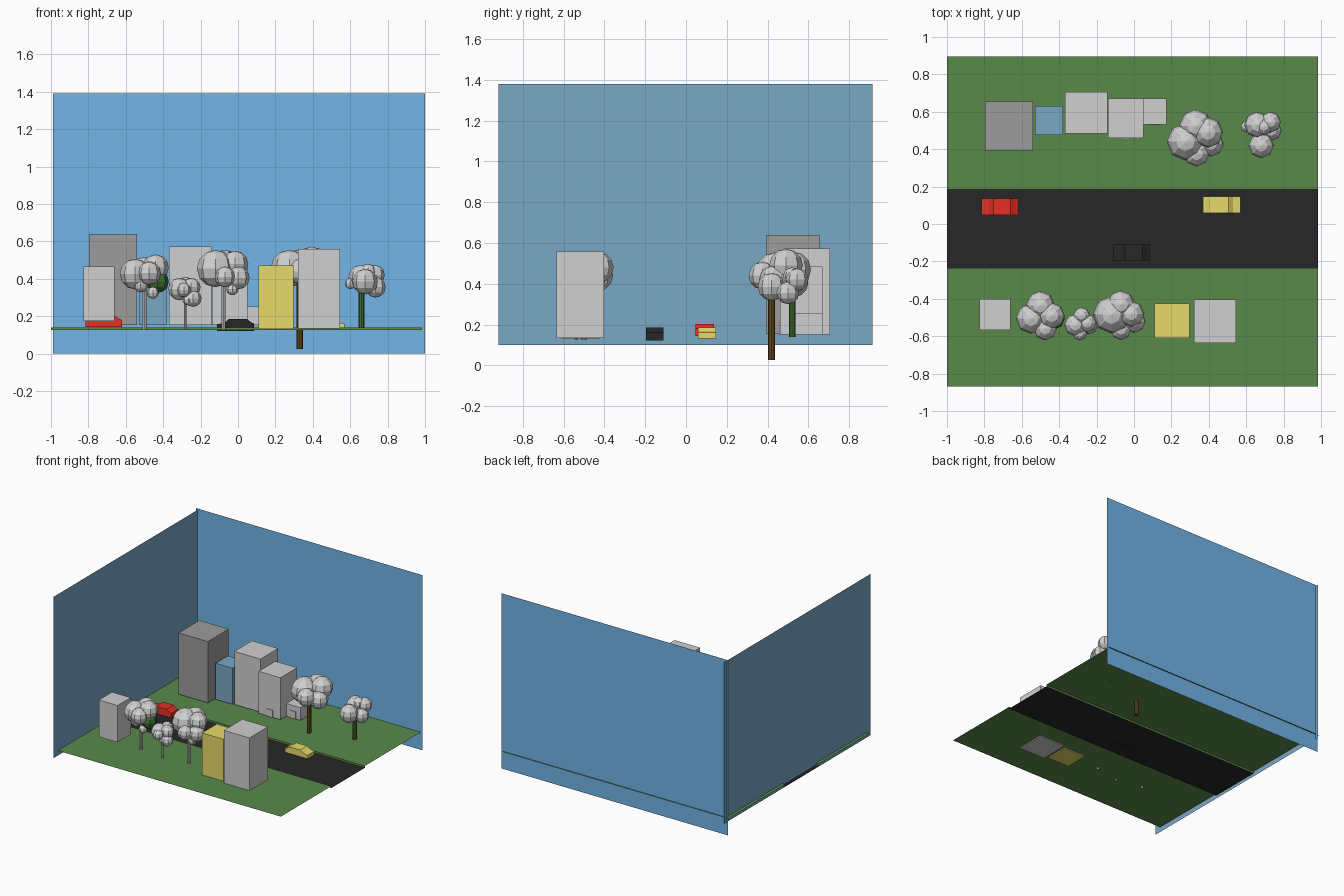
import bpy, bmesh
from mathutils import Matrix, Vector

if "Cube" in bpy.data.objects:
    bpy.data.objects.remove(bpy.data.objects["Cube"])


def lin(c):
    c /= 255
    return c / 12.92 if c <= 0.04045 else ((c + 0.055) / 1.055) ** 2.4


def mat(name, r, g, b):
    m = bpy.data.materials.new(name)
    m.diffuse_color = (lin(r), lin(g), lin(b), 1)
    m.use_nodes = True
    m.node_tree.nodes["Principled BSDF"].inputs["Base Color"].default_value = m.diffuse_color
    return m


GREY = mat("light grey", 208, 208, 208)
DARK = mat("dark grey", 156, 156, 156)
SKY = mat("sky blue", 116, 182, 233)
BLUE = mat("dusty blue", 122, 168, 197)
GRASS = mat("grass green", 90, 138, 74)
BLACK = mat("asphalt black", 39, 39, 39)
RED = mat("red", 230, 48, 38)
YELLOW = mat("yellow", 233, 220, 106)
BROWN = mat("bark brown", 98, 72, 30)
GREEN = mat("leaf green", 62, 112, 46)


def finish(name, bm, *mats):
    me = bpy.data.meshes.new(name)
    bm.to_mesh(me)
    bm.free()
    for m in mats:
        me.materials.append(m)
    ob = bpy.data.objects.new(name, me)
    bpy.context.collection.objects.link(ob)
    return ob


def box(name, x0, x1, y0, y1, z0, z1, m):
    bm = bmesh.new()
    size = Matrix.Diagonal((x1 - x0, y1 - y0, z1 - z0, 1))
    mid = Matrix.Translation(((x0 + x1) / 2, (y0 + y1) / 2, (z0 + z1) / 2))
    bmesh.ops.create_cube(bm, size=1, matrix=mid @ size)
    return finish(name, bm, m)


def sheet(name, corners, m):
    bm = bmesh.new()
    bm.faces.new([bm.verts.new(c) for c in corners])
    return finish(name, bm, m)


# Ground: one folded sheet, the road is the sunken strip
bm = bmesh.new()
profile = [(-.868, .14), (-.235, .14), (-.235, .125), (.185, .125), (.185, .14), (.895, .14)]
rows = [[bm.verts.new((x, y, z)) for x in (-1, .984)] for y, z in profile]
for i, (a, b) in enumerate(zip(rows, rows[1:])):
    f = bm.faces.new((a[0], a[1], b[1], b[0]))
    f.material_index = 1 if i == 2 else 0
finish("ground", bm, GRASS, BLACK)

# Backdrop walls
sheet("back_wall", [(-.99, .887, 0), (1, .887, 0), (1, .887, 1.39), (-.99, .887, 1.39)], SKY)
sheet("left_wall", [(-.975, .915, .1), (-.975, -.92, .1), (-.975, -.92, 1.38), (-.975, .915, 1.38)], BLUE)

# Back row of buildings
box("dark_tower", -.797, -.54, .393, .655, .153, .64, DARK)
box("blue_building", -.53, -.38, .475, .63, .153, .44, BLUE)
box("tall_building", -.37, -.142, .483, .705, .152, .573, GREY)
for i, (z0, z1) in enumerate([(.152, .25), (.25, .32), (.32, .485)]):
    box(f"stepped_building_floor_{i}", -.14, .05, .46, .67, z0, z1, GREY)
box("small_shop", .052, .175, .533, .67, .152, .253, GREY)
box("stepped_building_door", -.07, -.015, .455, .46, .152, .21, GREY)
box("shop_door", .085, .135, .528, .533, .152, .21, GREY)

# Front row of buildings
box("front_left_building", -.825, -.66, -.567, -.402, .175, .467, GREY)
box("yellow_building", .11, .298, -.61, -.425, .132, .472, YELLOW)
box("front_right_building", .32, .545, -.635, -.403, .133, .558, GREY)


# Cars: a side profile extruded across the width
def car(name, x0, x1, y0, y1, z0, z1, m, flip=False):
    prof = [(0, 0), (1, 0), (1, .55), (.8, .65), (.675, 1), (.2, 1), (.06, .68), (0, .62)]
    bm = bmesh.new()
    vs = []
    for u, w in prof:
        u = 1 - u if flip else u
        vs.append(bm.verts.new((x0 + u * (x1 - x0), y0, z0 + w * (z1 - z0))))
    f = bm.faces.new(vs)
    ext = bmesh.ops.extrude_face_region(bm, geom=[f])
    moved = [v for v in ext["geom"] if isinstance(v, bmesh.types.BMVert)]
    bmesh.ops.translate(bm, verts=moved, vec=(0, y1 - y0, 0))
    bmesh.ops.recalc_face_normals(bm, faces=bm.faces)
    finish(name, bm, m)


car("red_car", -.815, -.62, .047, .137, .143, .203, RED, True)
car("yellow_car", .37, .57, .06, .147, .132, .186, YELLOW)
car("black_car", -.112, .085, -.195, -.11, .122, .186, BLACK, True)


# Trees: a trunk and a cluster of faceted leaf balls (x, y, z, radius)
def ball(name, x, y, z, r, m):
    bm = bmesh.new()
    bmesh.ops.create_uvsphere(bm, u_segments=8, v_segments=6, radius=r,
                              matrix=Matrix.Translation((x, y, z)))
    finish(name, bm, m)


def tree(name, trunk, bark, balls):
    x, y, z0, z1, r = trunk
    bm = bmesh.new()
    bmesh.ops.create_cone(bm, cap_ends=True, segments=8, radius1=r, radius2=r, depth=z1 - z0,
                          matrix=Matrix.Translation((x, y, (z0 + z1) / 2)))
    finish(name + "_trunk", bm, bark)
    for i, b in enumerate(balls):
        ball(f"{name}_leaves_{i}", *b, GREY)


tree("front_left_tree", (-.5, -.503, .125, .42, .011), GREY, [
    (-.55, -.505, .425, .082), (-.50, -.435, .44, .077), (-.44, -.49, .46, .07),
    (-.475, -.56, .43, .062), (-.455, -.54, .325, .032), (-.52, -.53, .37, .042)])
ball("front_left_tree_green_leaves", -.43, -.505, .385, .06, GREEN)

tree("front_small_tree", (-.283, -.54, .125, .34, .007), GREY, [
    (-.313, -.54, .345, .06), (-.28, -.49, .365, .045), (-.25, -.53, .355, .05),
    (-.24, -.545, .295, .045), (-.29, -.585, .34, .038), (-.265, -.55, .29, .032)])

tree("front_middle_tree", (-.078, -.50, .125, .42, .011), GREY, [
    (-.12, -.485, .455, .1), (-.07, -.43, .48, .075), (-.015, -.48, .48, .07),
    (0, -.52, .405, .062), (-.07, -.565, .41, .055), (-.03, -.53, .345, .033)])

tree("back_brown_tree", (.33, .42, .025, .44, .017), BROWN, [
    (.33, .525, .47, .088), (.275, .44, .455, .1), (.395, .49, .49, .082),
    (.41, .43, .42, .07), (.335, .375, .44, .068)])

tree("back_green_tree", (.66, .52, .14, .38, .016), GREEN, [
    (.66, .53, .405, .07), (.73, .545, .42, .055), (.68, .42, .385, .068),
    (.735, .5, .355, .055), (.6, .52, .375, .03), (.695, .52, .435, .045)])
